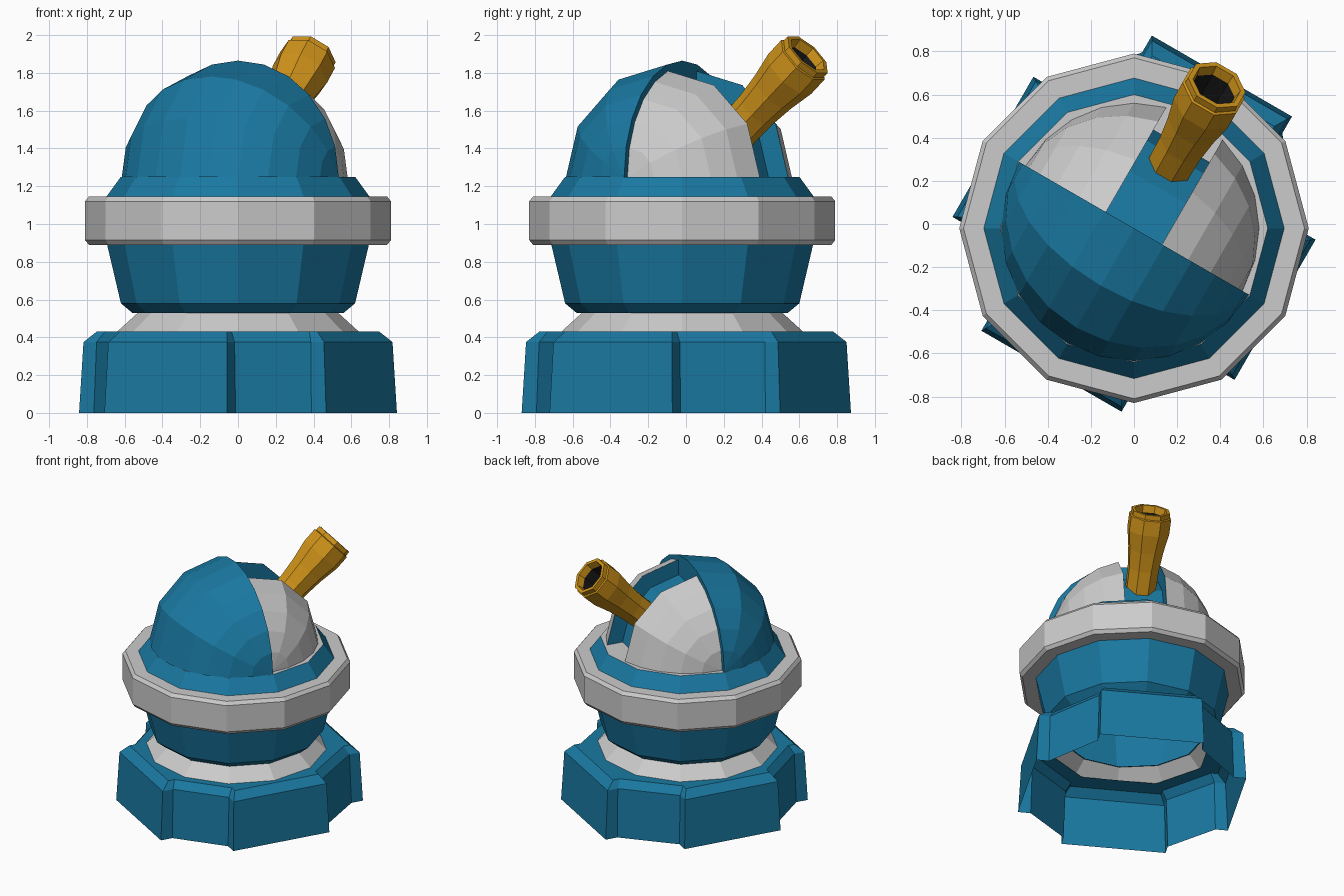
import bpy, bmesh
from math import sin, cos, radians, pi, hypot
from mathutils import Matrix

if "Cube" in bpy.data.objects:
    bpy.data.objects.remove(bpy.data.objects["Cube"])

# whole turret is turned 30 degrees: local x = side, local y = aiming direction
FRAME = Matrix.Translation((0, -0.02, 0)) @ Matrix.Rotation(radians(-30), 4, 'Z')
DOME_Z = 1.25


def material(name, rgb):
    m = bpy.data.materials.new(name)
    m.diffuse_color = (*rgb, 1)
    m.use_nodes = True
    m.node_tree.nodes["Principled BSDF"].inputs["Base Color"].default_value = m.diffuse_color
    return m


BLUE = material("blue", (0.01, 0.19, 0.36))
AMBER = material("amber", (0.62, 0.29, 0.01))
DARK = material("dark", (0.01, 0.01, 0.01))


def skin(name, rows, mat=None, closed=True, matrix=FRAME):
    """Bridge successive rows of points with flat faces."""
    bm = bmesh.new()
    vs = [[bm.verts.new(p) for p in row] for row in rows]
    n = len(rows[0])
    for a, b in zip(vs, vs[1:]):
        for i in range(n if closed else n - 1):
            j = (i + 1) % n
            bm.faces.new((a[i], a[j], b[j], b[i]))
    bmesh.ops.remove_doubles(bm, verts=bm.verts, dist=0.0005)
    bmesh.ops.recalc_face_normals(bm, faces=bm.faces)
    me = bpy.data.meshes.new(name)
    bm.to_mesh(me)
    bm.free()
    ob = bpy.data.objects.new(name, me)
    bpy.context.collection.objects.link(ob)
    ob.matrix_world = matrix
    if mat:
        me.materials.append(mat)
    return ob


def lathe(name, profile, n=12, mat=None, phase=0.0, matrix=FRAME):
    rows = [[(r * cos(2 * pi * (i + phase) / n), r * sin(2 * pi * (i + phase) / n), z)
             for i in range(n)] for r, z in profile]
    return skin(name, rows, mat, True, matrix)


def dome_row(alpha, r, phis):
    """Arc of a sphere whose poles lie on the side axis."""
    a = radians(alpha)
    return [(r * cos(radians(p)), r * sin(radians(p)) * cos(a),
             DOME_Z + r * sin(radians(p)) * sin(a)) for p in phis]


# Base: open shell with a raised block on each of four sides
def base_loop(inset, z):
    pts = []
    w = 0.375 - 0.6 * inset
    for k, d in enumerate((0.815, 0.755, 0.765, 0.755)):
        rot = Matrix.Rotation(k * pi / 2, 3, 'Z')
        for x, y in ((w, d - 0.09), (w, d), (-w, d), (-w, d - 0.09)):
            back = inset if y == d else inset * 0.5
            p = rot @ Matrix.Identity(3).col[0] * x + rot @ Matrix.Identity(3).col[1] * (y - back)
            pts.append((p.x, p.y, z))
    return pts


rows = [base_loop(0, 0), base_loop(0.02, 0.375), base_loop(0.08, 0.43)]
rows.append([(x * 0.6 / hypot(x, y), y * 0.6 / hypot(x, y), 0.43) for x, y, _ in rows[-1]])
skin("base", rows, BLUE)

# Neck, body, belt ring and the plate under the dome
lathe("neck", [(0.64, 0.43), (0.53, 0.53)])
lathe("body", [(0.52, 0.53), (0.56, 0.53), (0.62, 0.58), (0.695, 0.9),
               (0.70, 1.14), (0.62, 1.25)], mat=BLUE)
lathe("belt_ring", [(0.69, 0.89), (0.79, 0.89), (0.81, 0.915), (0.81, 1.12),
                    (0.79, 1.145), (0.69, 1.145)])
lathe("dome_plate", [(0.62, 1.25), (0.45, 1.25)])

# Rear blue shell with its front rim closing the slot
full = range(0, 181, 15)
skin("rear_shell",
     [dome_row(a, r, full) for a, r in
      ((90, 0.44), (90, 0.615), (120, 0.615), (150, 0.615), (180, 0.615))],
     BLUE, closed=False)

# Grey cheeks either side of the slot
for side, phis in (("right", range(0, 76, 15)), ("left", range(105, 181, 15))):
    skin(side + "_cheek", [dome_row(a, 0.58, phis) for a in (0, 30, 60, 90)], closed=False)

# Blue slot lining: two walls and a stepped floor
section = [(-0.15, 0.56), (-0.15, 0.44), (0.15, 0.44), (0.15, 0.56)]
skin("slot_lining",
     [[(u, r * cos(radians(a)), DOME_Z + r * sin(radians(a))) for u, r in section]
      for a in (0, 30, 60, 90)], BLUE, closed=False)

# Barrel: eight sided, flared to the muzzle, with a dark bore
MUZZLE = FRAME @ Matrix.Translation((0, 0.76, 1.89)) @ Matrix.Rotation(radians(-47), 4, 'X')
lathe("barrel", [(0.11, -0.65), (0.115, -0.42), (0.13, -0.28), (0.155, -0.14), (0.155, -0.03),
                 (0.143, -0.025), (0.143, 0.01), (0.118, 0.01), (0.108, -0.04)],
      8, AMBER, 0.5, MUZZLE)
lathe("bore", [(0.108, -0.04), (0.10, -0.25), (0.0, -0.25)], 8, DARK, 0.5, MUZZLE)
